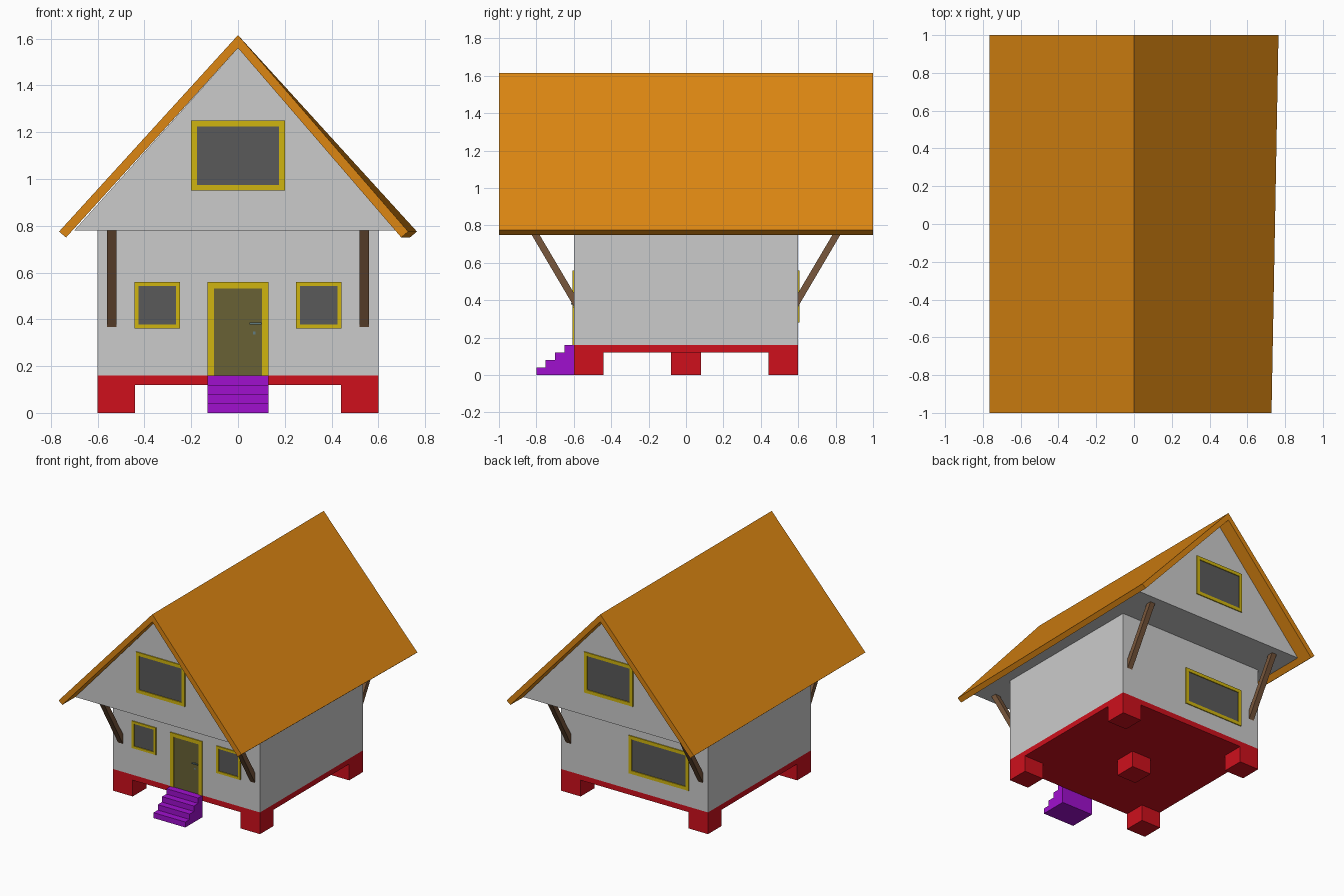
import bpy, bmesh

if "Cube" in bpy.data.objects:
    bpy.data.objects.remove(bpy.data.objects["Cube"])


def material(name, rgb):
    m = bpy.data.materials.new(name)
    m.diffuse_color = (*rgb, 1)
    m.use_nodes = True
    m.node_tree.nodes["Principled BSDF"].inputs["Base Color"].default_value = m.diffuse_color
    return m


RED = material("red", (0.62, 0.005, 0.012))
YELLOW = material("yellow", (0.63, 0.46, 0.005))
ORANGE = material("orange", (0.72, 0.24, 0.006))
PURPLE = material("purple", (0.35, 0.005, 0.62))
WOOD = material("wood", (0.19, 0.095, 0.045))
DOOR = material("door", (0.14, 0.12, 0.035))
GLASS = material("glass", (0.1, 0.1, 0.1))
METAL = material("metal", (0.12, 0.2, 0.22))


def loft(name, ring_a, ring_b, mat=None):
    """Solid between two matching rings of 3D points."""
    bm = bmesh.new()
    a = [bm.verts.new(p) for p in ring_a]
    b = [bm.verts.new(p) for p in ring_b]
    bm.faces.new(a)
    bm.faces.new(b[::-1])
    n = len(a)
    for i in range(n):
        j = (i + 1) % n
        bm.faces.new((a[i], b[i], b[j], a[j]))
    bmesh.ops.recalc_face_normals(bm, faces=bm.faces[:])
    me = bpy.data.meshes.new(name)
    bm.to_mesh(me)
    bm.free()
    ob = bpy.data.objects.new(name, me)
    bpy.context.collection.objects.link(ob)
    if mat:
        me.materials.append(mat)
    return ob


def box(name, x0, x1, y0, y1, z0, z1, mat=None):
    ring = [(x0, y0), (x1, y0), (x1, y1), (x0, y1)]
    return loft(name, [(*p, z0) for p in ring], [(*p, z1) for p in ring], mat)


def along_y(name, profile, y0, y1, mat=None):
    return loft(name, [(x, y0, z) for x, z in profile],
                [(x, y1, z) for x, z in profile], mat)


def along_x(name, profile, x0, x1, mat=None):
    return loft(name, [(x0, y, z) for y, z in profile],
                [(x1, y, z) for y, z in profile], mat)


def framed(name, x0, x1, z0, z1, wall, border, mat, sill=True):
    """Frame bars around a panel, set on the wall plane y = wall."""
    s = 1 if wall > 0 else -1
    ya, yb, yp = wall - s * 0.01, wall + s * 0.007, wall + s * 0.001
    zb = z0 + border if sill else z0
    box(name + "_frame_left", x0, x0 + border, ya, yb, z0, z1, YELLOW)
    box(name + "_frame_right", x1 - border, x1, ya, yb, z0, z1, YELLOW)
    box(name + "_frame_top", x0 + border, x1 - border, ya, yb, z1 - border, z1, YELLOW)
    if sill:
        box(name + "_frame_sill", x0 + border, x1 - border, ya, yb, z0, zb, YELLOW)
    box(name + "_panel", x0 + border, x1 - border, ya, yp, zb, z1 - border, mat)


# Foundation slab and footings
box("foundation_slab", -0.6, 0.6, -0.6, 0.6, 0.12, 0.16, RED)
for cx, cy in [(-0.52, -0.52), (0.52, -0.52), (-0.52, 0.52), (0.52, 0.52), (0, 0)]:
    box("footing", cx - 0.08, cx + 0.08, cy - 0.08, cy + 0.08, 0, 0.12, RED)

# Walls and overhanging attic
box("walls", -0.6, 0.6, -0.6, 0.6, 0.16, 0.78)
along_y("attic", [(-0.7, 0.78), (0.7, 0.78), (0, 1.56)], -0.9, 0.9)

# Roof panels; the front eave of the right one is pulled slightly inward
roof = [(0, 1.615), (0.765, 0.775), (0.735, 0.75), (0, 1.56)]
along_y("roof_left", [(-x, z) for x, z in roof], -1, 1, ORANGE)
loft("roof_right", [(x - 0.037 if x else 0, -1, z) for x, z in roof],
     [(x, 1, z) for x, z in roof], ORANGE)

# Slanted braces under the overhang
brace = [(0.6, 0.367), (0.843, 0.78), (0.801, 0.78), (0.6, 0.44)]
for s in (-1, 1):
    for x in (-0.54, 0.54):
        along_x("brace", [(s * y, z) for y, z in brace], x - 0.02, x + 0.02, WOOD)

# Windows
for s in (-1, 1):
    framed("attic_window", -0.2, 0.2, 0.95, 1.25, s * 0.9, 0.025, GLASS)
    cx = s * 0.345
    framed("front_window", cx - 0.098, cx + 0.098, 0.36, 0.56, -0.6, 0.018, GLASS)
framed("back_window", -0.445, 0.045, 0.28, 0.56, 0.6, 0.025, GLASS)

# Door with handle and lock
framed("door", -0.13, 0.13, 0.16, 0.56, -0.6, 0.028, DOOR, sill=False)
box("door_handle", 0.05, 0.1, -0.614, -0.608, 0.378, 0.386, METAL)
box("door_handle_stem", 0.068, 0.076, -0.61, -0.6, 0.378, 0.386, METAL)
box("door_lock", 0.065, 0.075, -0.604, -0.6, 0.336, 0.348, METAL)

# Entrance stairs
steps = [(-0.6, 0)]
for i in range(4):
    y = -0.8 + 0.05 * i
    steps += [(y, 0.04 * i), (y, 0.04 * (i + 1))]
steps = [p for k, p in enumerate(steps)] + [(-0.6, 0.16)]
along_x("stairs", steps, -0.13, 0.13, PURPLE)
